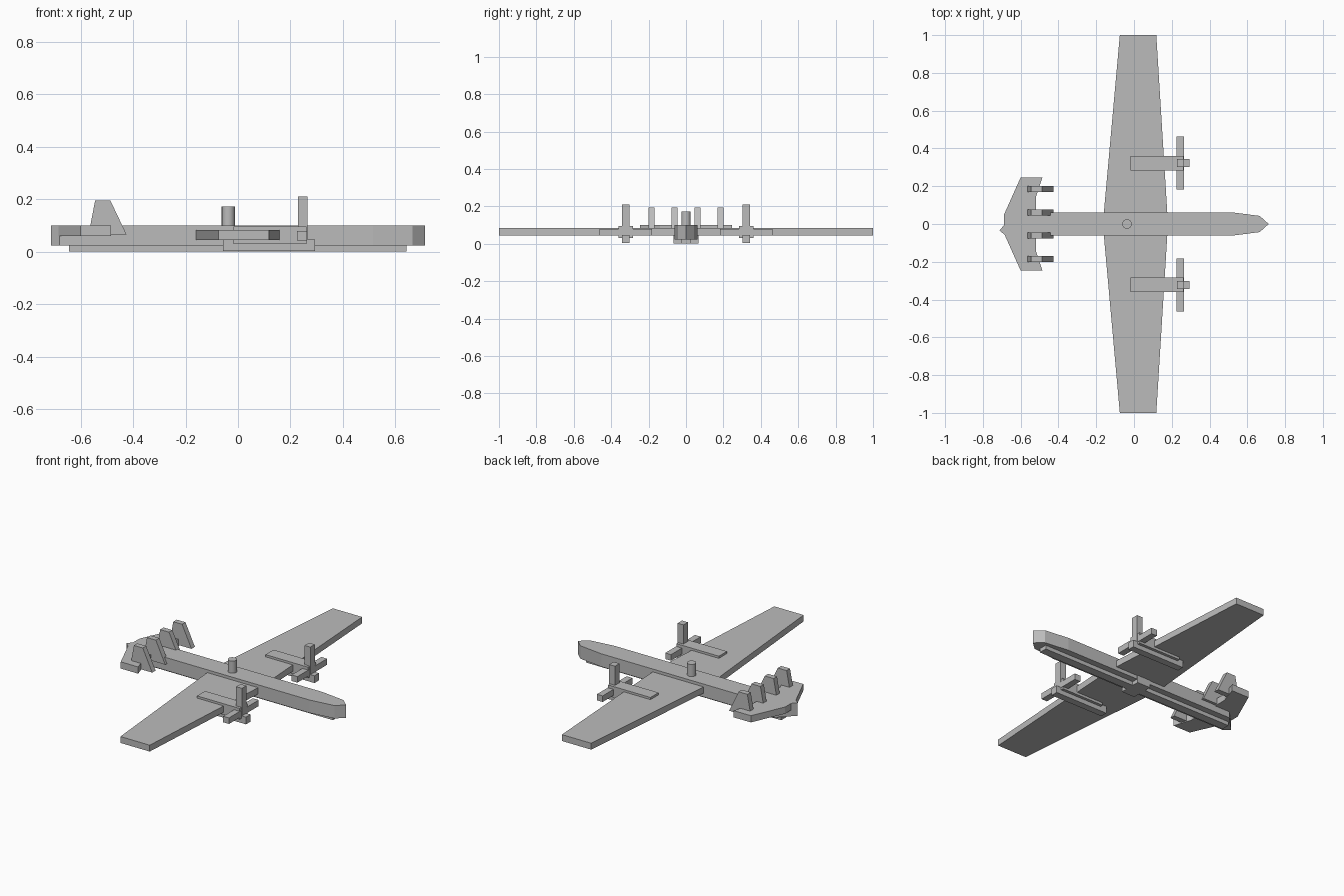
import bpy, bmesh
from mathutils import Vector

cube = bpy.data.objects.get("Cube")
if cube:
    bpy.data.objects.remove(cube, do_unlink=True)

grey = bpy.data.materials.new("plain grey")
grey.use_nodes = True
grey.diffuse_color = (0.5, 0.5, 0.5, 1)
grey.node_tree.nodes["Principled BSDF"].inputs["Base Color"].default_value = (0.5, 0.5, 0.5, 1)


def prism(name, outline, start, depth):
    """Extrude a closed 3D outline along the depth vector."""
    bm = bmesh.new()
    face = bm.faces.new([bm.verts.new(Vector(p) + Vector(start)) for p in outline])
    out = bmesh.ops.extrude_face_region(bm, geom=[face])
    moved = [v for v in out["geom"] if isinstance(v, bmesh.types.BMVert)]
    bmesh.ops.translate(bm, verts=moved, vec=depth)
    bmesh.ops.recalc_face_normals(bm, faces=bm.faces)
    mesh = bpy.data.meshes.new(name)
    bm.to_mesh(mesh)
    bm.free()
    mesh.materials.append(grey)
    obj = bpy.data.objects.new(name, mesh)
    bpy.context.collection.objects.link(obj)
    return obj


def plan(name, points, z0, z1):
    return prism(name, [(x, y, 0) for x, y in points], (0, 0, z0), (0, 0, z1 - z0))


def box(name, x, y, z):
    return plan(name, [(x[0], y[0]), (x[1], y[0]), (x[1], y[1]), (x[0], y[1])], *z)


def mirrored(half):
    """Complete a half outline across the long axis."""
    return half + [(x, -y) for x, y in reversed(half) if y > 0]


# Fuselage with faceted nose and slanted tail end
plan("fuselage", [(-0.62, 0.062), (0.515, 0.062), (0.665, 0.043), (0.713, 0),
                  (0.665, -0.043), (0.515, -0.062), (-0.68, -0.062), (-0.713, -0.033)],
     0.023, 0.1)
box("keel", (-0.645, 0.643), (-0.025, 0.025), (0, 0.03))
box("belly_block", (-0.057, 0.03), (-0.066, 0.066), (0, 0.045))

# Tapered wing and swept tailplane
plan("wing", mirrored([(-0.165, 0), (-0.075, 1), (0.118, 1), (0.18, 0)]), 0.045, 0.083)
plan("tailplane", mirrored([(-0.688, 0.05), (-0.6, 0.247), (-0.485, 0.247),
                            (-0.52, 0.14), (-0.52, 0.05)]), 0.06, 0.1)

# Four tail fins
fin = [(-0.57, 0, 0.065), (-0.545, 0, 0.195), (-0.487, 0, 0.195), (-0.425, 0, 0.065)]
for i, y in enumerate((-0.185, -0.062, 0.062, 0.185)):
    prism(f"tail_fin_{i + 1}", fin, (0, y - 0.016, 0), (0, 0.032, 0))

# Engines with crossed propeller blades
for side, c in (("left", 0.322), ("right", -0.322)):
    box(f"{side}_nacelle", (-0.018, 0.262), (c - 0.038, c + 0.038), (0.03, 0.096))
    box(f"{side}_engine_pod", (-0.057, 0.293), (c - 0.021, c + 0.021), (0.003, 0.046))
    box(f"{side}_blade_across", (0.226, 0.264), (c - 0.14, c + 0.14), (0.043, 0.079))
    box(f"{side}_blade_upright", (0.228, 0.266), (c - 0.021, c + 0.021), (0.01, 0.21))

# Round post on top of the fuselage
bpy.ops.mesh.primitive_cylinder_add(vertices=32, radius=0.025, depth=0.1,
                                    location=(-0.037, 0, 0.122))
post = bpy.context.object
post.name = "top_post"
post.data.materials.append(grey)
bpy.ops.object.shade_smooth_by_angle()
